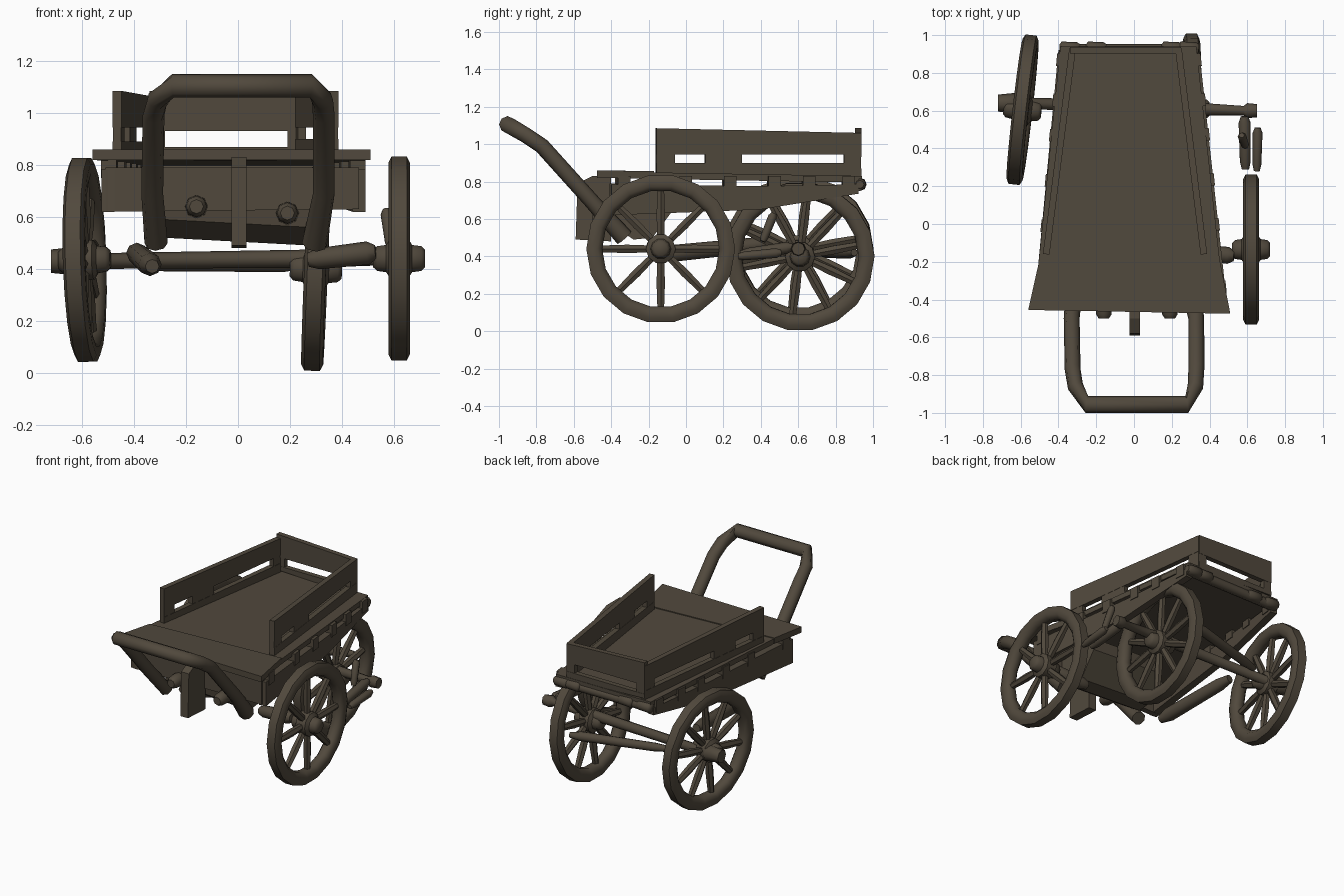
import bpy, bmesh, math
from mathutils import Vector

if "Cube" in bpy.data.objects:
    bpy.data.objects.remove(bpy.data.objects["Cube"])

wood = bpy.data.materials.new("dark_weathered_wood")
wood.use_nodes = True
COLOR = (0.082, 0.066, 0.046, 1)
wood.diffuse_color = COLOR
wood.node_tree.nodes["Principled BSDF"].inputs["Base Color"].default_value = COLOR
wood.node_tree.nodes["Principled BSDF"].inputs["Roughness"].default_value = 0.9


def finish(name, bm, smooth=True):
    bmesh.ops.recalc_face_normals(bm, faces=bm.faces)
    mesh = bpy.data.meshes.new(name)
    bm.to_mesh(mesh)
    bm.free()
    obj = bpy.data.objects.new(name, mesh)
    bpy.context.collection.objects.link(obj)
    mesh.materials.append(wood)
    if smooth:
        bpy.ops.object.select_all(action="DESELECT")
        obj.select_set(True)
        bpy.context.view_layer.objects.active = obj
        bpy.ops.object.shade_smooth_by_angle(angle=math.radians(50))
    return obj


def add_prism(bm, low, high):
    """Solid between two matching loops of points."""
    a = [bm.verts.new(p) for p in low]
    b = [bm.verts.new(p) for p in high]
    n = len(a)
    bm.faces.new(a[::-1])
    bm.faces.new(b)
    for i in range(n):
        j = (i + 1) % n
        bm.faces.new((a[i], a[j], b[j], b[i]))


def add_rod(bm, points, radii, sides=8):
    """Closed round tube through points with a radius at each one."""
    pts = [Vector(p) for p in points]
    rings = []
    for i, p in enumerate(pts):
        t = (pts[min(i + 1, len(pts) - 1)] - pts[max(i - 1, 0)]).normalized()
        ref = Vector((0, 0, 1)) if abs(t.z) < 0.9 else Vector((0, 1, 0))
        u = t.cross(ref).normalized()
        v = t.cross(u)
        rings.append([bm.verts.new(p + radii[i] * (u * math.cos(a) + v * math.sin(a)))
                      for a in [2 * math.pi * k / sides for k in range(sides)]])
    for r, s in zip(rings, rings[1:]):
        for k in range(sides):
            j = (k + 1) % sides
            bm.faces.new((r[k], r[j], s[j], s[k]))
    bm.faces.new(rings[0][::-1])
    bm.faces.new(rings[-1])


def rod(name, points, radii, sides=8):
    bm = bmesh.new()
    add_rod(bm, points, radii, sides)
    return finish(name, bm)


def stick(name, a, b, r, end=0.6):
    """Rod with softly tapered ends."""
    a, b = Vector(a), Vector(b)
    return rod(name, [a, a.lerp(b, 0.12), a.lerp(b, 0.85), b], [r * end, r, r * 0.9, r * end])


def add_wall(bm, a, b, z0a, z1a, z0b, z1b, thick):
    """Upright board from a to b in plan with its own heights at each end."""
    a, b = Vector((*a, 0)), Vector((*b, 0))
    side = (b - a).normalized().cross(Vector((0, 0, 1))) * thick / 2
    def loop(s):
        return [a + s + Vector((0, 0, z0a)), b + s + Vector((0, 0, z0b)),
                b + s + Vector((0, 0, z1b)), a + s + Vector((0, 0, z1a))]
    add_prism(bm, loop(-side), loop(side))


def wheel(name, center, turn, lean, spokes, phase, radius=0.398, tube=0.042):
    bm = bmesh.new()
    # rim: chunky rounded section swept around the x axis
    section = [(radius, 0.7), (radius, -0.7), (radius - 0.025, -1), (radius - 0.06, -1),
               (radius - 0.085, -0.5), (radius - 0.085, 0.5), (radius - 0.06, 1), (radius - 0.025, 1)]
    steps = 18
    rings = []
    for i in range(steps):
        a = 2 * math.pi * i / steps
        rings.append([bm.verts.new((w * tube, r * math.cos(a), r * math.sin(a))) for r, w in section])
    for i in range(steps):
        r, s = rings[i], rings[(i + 1) % steps]
        for k in range(8):
            j = (k + 1) % 8
            bm.faces.new((r[k], r[j], s[j], s[k]))
    # spokes
    for i in range(spokes):
        a = 2 * math.pi * (i + phase) / spokes
        d = Vector((0, math.cos(a), math.sin(a)))
        add_rod(bm, [d * 0.03, d * 0.18, d * (radius - 0.06)], [0.02, 0.026, 0.02], 6)
    # hub with stepped caps
    hub = [(-0.1, 0.035), (-0.085, 0.05), (-0.05, 0.055), (-0.035, 0.08),
           (0.035, 0.08), (0.05, 0.055), (0.085, 0.05), (0.1, 0.035)]
    add_rod(bm, [(x, 0, 0) for x, r in hub], [r for x, r in hub], 10)
    obj = finish(name, bm)
    obj.location = center
    obj.rotation_euler = (0, lean, turn)


# wheels: one at the front, two at the back, one of them slipped inward
wheel("front_left_wheel", (0.62, -0.135, 0.44), 0, 0, 8, 0)
wheel("rear_right_wheel", (-0.59, 0.605, 0.435), -0.114, -0.03, 10, 0.3)
wheel("rear_left_wheel", (0.3, 0.61, 0.4), -0.01, 0.04, 10, 0.3)

# axle, brace and broken pieces
rod("rear_axle", [(-0.72, 0.64, 0.43), (-0.62, 0.64, 0.43), (-0.59, 0.64, 0.43), (0.3, 0.61, 0.44),
                  (0.58, 0.6, 0.44), (0.6, 0.6, 0.44), (0.65, 0.6, 0.44)],
    [0.045, 0.055, 0.03, 0.035, 0.025, 0.04, 0.035])
stick("right_broken_pole", (-0.33, -0.13, 0.41), (-0.4, 0.46, 0.47), 0.045)
stick("left_broken_pole", (0.53, -0.17, 0.465), (0.27, -0.14, 0.435), 0.045)
stick("rear_brace", (0.25, 0.9, 0.42), (-0.38, 0.72, 0.42), 0.032)
stick("broken_spoke_a", (0.585, 0.57, 0.45), (0.59, 0.29, 0.41), 0.032)
stick("broken_spoke_b", (0.655, 0.51, 0.42), (0.65, 0.28, 0.4), 0.026)
stick("broken_spoke_c", (0.57, 0.47, 0.63), (0.59, 0.41, 0.48), 0.024)

# tapered bed and the overhanging front plank
def slab(name, plan, z_front, z_back, thick):
    bm = bmesh.new()
    zs = (z_front, z_front, z_back, z_back)
    add_prism(bm, [(x, y, z - thick) for (x, y), z in zip(plan, zs)],
              [(x, y, z) for (x, y), z in zip(plan, zs)])
    finish(name, bm, False)

slab("bed_floor", [(-0.51, -0.25), (0.46, -0.25), (0.33, 0.94), (-0.39, 0.94)], 0.85, 0.83, 0.035)
slab("front_plank", [(-0.56, -0.455), (0.51, -0.475), (0.45, -0.17), (-0.51, -0.23)], 0.86, 0.855, 0.04)

# slotted side boards and the tail board
def rail_board(name, a, b, posts, low, high, thick=0.035):
    a, b = Vector(a), Vector(b)
    bm = bmesh.new()
    add_wall(bm, a, b, high, 1.085, high, 1.06, thick)
    add_wall(bm, a, b, 0.84, low, 0.82, low, thick)
    for s, e in posts:
        add_wall(bm, a.lerp(b, s), a.lerp(b, e), 0.85, 0.96, 0.85, 0.96, thick * 0.9)
    finish(name, bm, False)

side_posts = [(0, 0.09), (0.24, 0.42), (0.92, 1)]
rail_board("right_side_board", (-0.465, -0.16), (-0.325, 0.93), side_posts, 0.89, 0.945)
rail_board("left_side_board", (0.37, -0.16), (0.235, 0.93), side_posts, 0.9, 0.945)
rail_board("tail_board", (-0.34, 0.92), (0.25, 0.92), [(0, 0.1), (0.9, 1)], 0.87, 0.93)

# tapered hull sides with small support blocks under the bed
for name, front, back in (("right", (-0.5, -0.41), (-0.375, 0.92)), ("left", (0.465, -0.4), (0.32, 0.92))):
    a, b = Vector(front), Vector(back)
    bm = bmesh.new()
    m = a.lerp(b, 0.6)
    add_wall(bm, a, m, 0.62, 0.785, 0.65, 0.775, 0.05)
    add_wall(bm, m, b, 0.65, 0.775, 0.735, 0.785, 0.05)
    for t in (0.05, 0.3, 0.48, 0.66, 0.8, 0.96):
        add_wall(bm, a.lerp(b, t - 0.025), a.lerp(b, t + 0.025), 0.75, 0.83, 0.75, 0.83, 0.06)
    finish(name + "_hull_side", bm, False)

# front of the hull and its sloping belly
bm = bmesh.new()
add_wall(bm, (-0.51, -0.39), (0.465, -0.39), 0.62, 0.79, 0.63, 0.79, 0.04)
finish("hull_front", bm, False)
bm = bmesh.new()
profile = [(-0.41, 0.74), (-0.385, 0.56), (-0.28, 0.49), (-0.18, 0.5), (-0.06, 0.66), (-0.06, 0.74)]
add_prism(bm, [(-0.28, y, z + 0.03) for y, z in profile], [(0.28, y, z) for y, z in profile])
finish("hull_belly", bm, False)

# rear cross bar with knobs
rod("rear_cross_bar", [(-0.38, 0.92, 0.78), (0.34, 0.92, 0.78)], [0.032, 0.032])
for i, x in enumerate((-0.34, -0.2, 0.2, 0.29)):
    stick("rear_knob_%d" % (i + 1), (x - 0.055, 0.93, 0.785), (x + 0.055, 0.93, 0.785), 0.036)

# push handle: one bent tube
rod("push_handle", [(-0.315, -0.33, 0.5), (-0.33, -0.5, 0.69), (-0.325, -0.77, 0.99), (-0.31, -0.86, 1.05),
                    (-0.25, -0.955, 1.105), (0.28, -0.955, 1.105), (0.325, -0.86, 1.05), (0.33, -0.77, 0.99),
                    (0.33, -0.5, 0.69), (0.295, -0.33, 0.5)],
    [0.045] + [0.042] * 3 + [0.045] * 2 + [0.042] * 3 + [0.05])

# centre post under the front plank and the round pegs beside it
bm = bmesh.new()
post = [(-0.59, 0.49), (-0.4, 0.48), (-0.4, 0.83), (-0.5, 0.83), (-0.58, 0.79)]
add_prism(bm, [(-0.025, y, z) for y, z in post], [(0.033, y, z) for y, z in post])
finish("centre_post", bm, False)
for name, x, z in (("right_peg", -0.16, 0.64), ("left_peg", 0.19, 0.615)):
    stick(name, (x, -0.36, z), (x, -0.5, z), 0.045)
